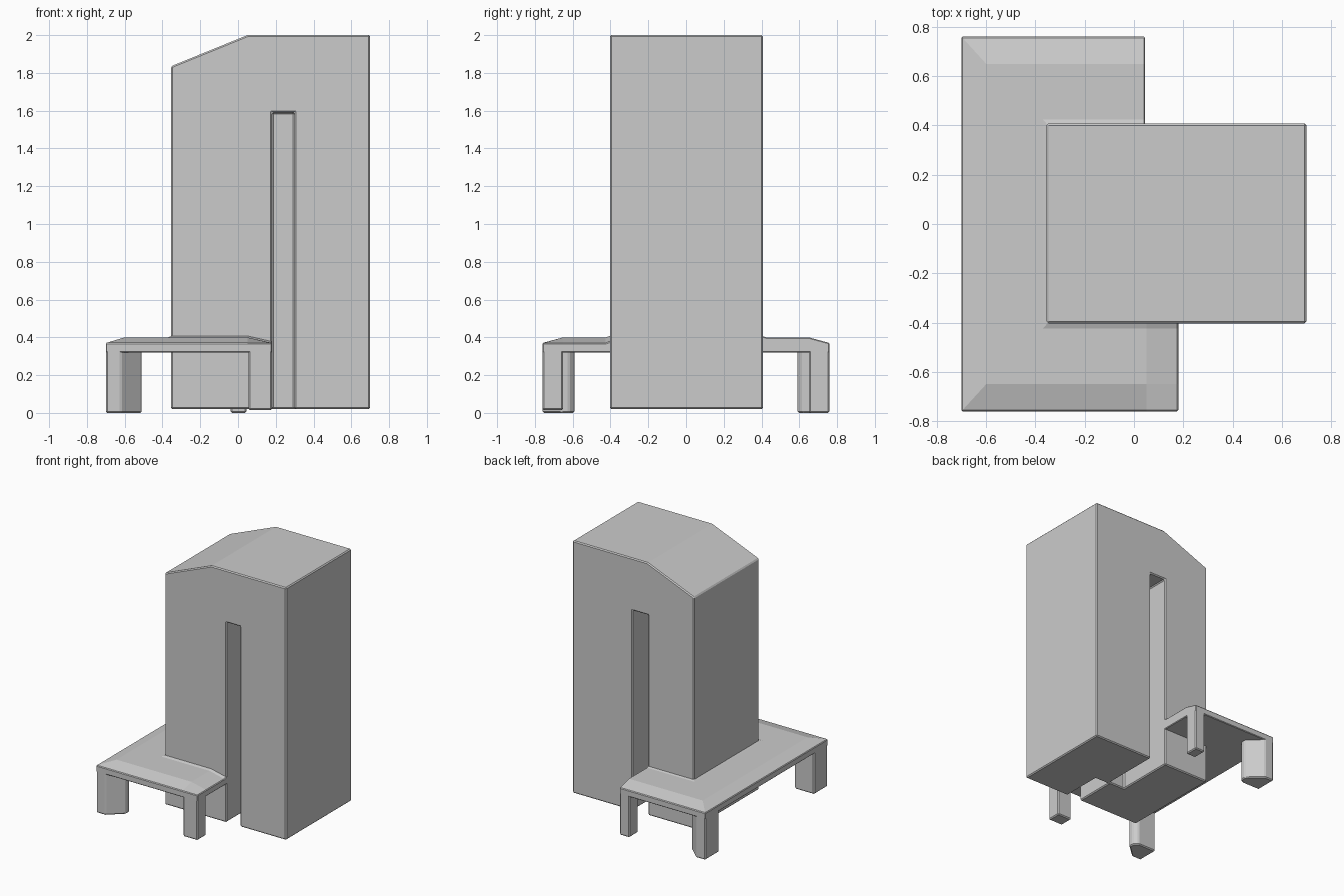
import bpy, bmesh

if "Cube" in bpy.data.objects:
    bpy.data.objects.remove(bpy.data.objects["Cube"])


def make_object(name, bm, bevel=0.0):
    bmesh.ops.recalc_face_normals(bm, faces=bm.faces)
    mesh = bpy.data.meshes.new(name)
    bm.to_mesh(mesh)
    bm.free()
    ob = bpy.data.objects.new(name, mesh)
    bpy.context.collection.objects.link(ob)
    if bevel:
        add_bevel(ob, bevel)
    return ob


def add_bevel(ob, width):
    mod = ob.modifiers.new("edge_bevel", 'BEVEL')
    mod.width = width
    mod.segments = 1
    mod.limit_method = 'ANGLE'


def loft(name, sections, bevel=0.0):
    """Join closed cross-sections in order and cap both ends."""
    bm = bmesh.new()
    rings = [[bm.verts.new(p) for p in s] for s in sections]
    n = len(rings[0])
    for a, b in zip(rings, rings[1:]):
        for i in range(n):
            j = (i + 1) % n
            bm.faces.new((a[i], a[j], b[j], b[i]))
    bm.faces.new(rings[0])
    bm.faces.new(rings[-1][::-1])
    return make_object(name, bm, bevel)


def prism(name, outline, z0, z1, bevel=0.0):
    return loft(name, [[(x, y, z) for x, y in outline] for z in (z0, z1)], bevel)


def rect(x0, x1, y0, y1):
    return [(x0, y0), (x1, y0), (x1, y1), (x0, y1)]


# Tower with a sloping shoulder on the left
profile = [(-0.355, 0.02), (0.70, 0.02), (0.70, 2.0), (0.05, 2.0), (-0.355, 1.835)]
tower = loft("tower", [[(x, y, z) for x, z in profile] for y in (-0.403, 0.408)])

# Staggered slots in the front and the back of the tower
slots = {
    "front_slot_cutter": rect(0.18, 0.30, -0.6, -0.08),
    "back_slot_cutter": rect(0.045, 0.18, -0.06, 0.6),
}
for name, outline in slots.items():
    cutter = prism(name, outline, -0.2, 1.59)
    cutter.hide_render = True
    cutter.hide_set(True)
    cutter.display_type = 'WIRE'
    mod = tower.modifiers.new(name, 'BOOLEAN')
    mod.operation = 'DIFFERENCE'
    mod.solver = 'EXACT'
    mod.object = cutter
add_bevel(tower, 0.008)

# Ledge wrapping three sides of the tower, with a sloped outer rim
OUT, MID, COLLAR, IN = 0.76, 0.65, 0.425, 0.39


def ledge_section(xs, side, top):
    heights = (0.32, 0.37, top, top, top + 0.012, 0.32)
    depths = (OUT, OUT, MID, COLLAR, IN, IN)
    return [(x, side * d, z) for x, d, z in zip(xs, depths, heights)]


corner_xs = (-0.70, -0.70, -0.60, -0.37, -0.34, -0.34)
loft("ledge", [
    ledge_section((0.18,) * 6, -1, 0.37),
    ledge_section((0.05,) * 6, -1, 0.40),
    ledge_section(corner_xs, -1, 0.40),
    ledge_section(corner_xs, 1, 0.40),
    ledge_section((0.045,) * 6, 1, 0.40),
], 0.005)

# Faceted legs under the left corners
leg = [(-0.70, 0.76), (-0.62, 0.76), (-0.51, 0.66), (-0.51, 0.62),
       (-0.54, 0.59), (-0.70, 0.59)]
for side, label in ((-1, "front"), (1, "back")):
    prism(label + "_left_leg", [(x, side * y) for x, y in leg], 0.0, 0.345, 0.008)

# Square legs under the free ends of the ledge
prism("front_right_leg", rect(0.055, 0.18, -0.76, -0.65), 0.015, 0.345, 0.008)
prism("back_right_leg", rect(-0.04, 0.045, 0.65, 0.76), 0.0, 0.345, 0.008)
